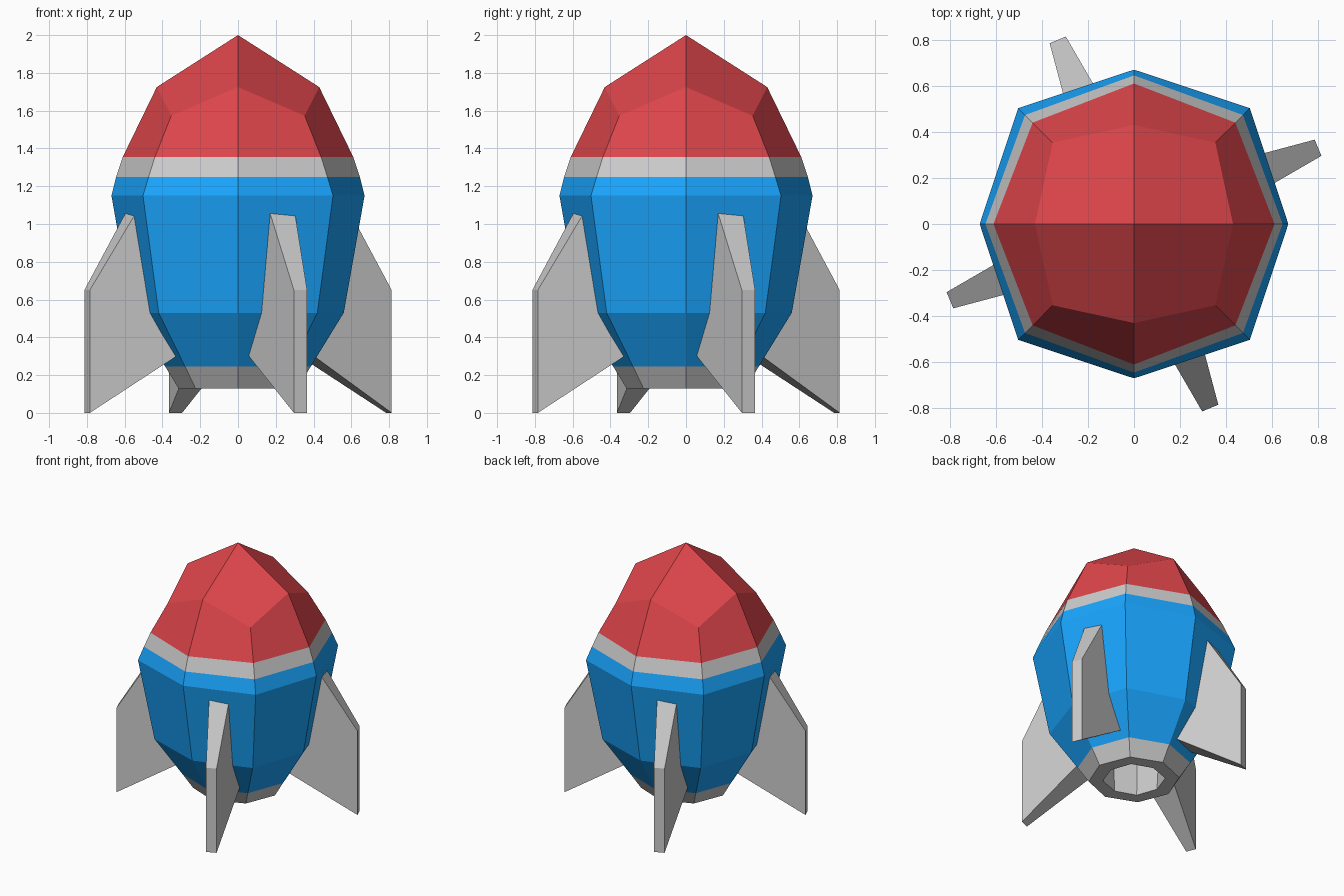
import bpy, math

if "Cube" in bpy.data.objects:
    bpy.data.objects.remove(bpy.data.objects["Cube"])


def material(name, color):
    m = bpy.data.materials.new(name)
    m.diffuse_color = color
    m.use_nodes = True
    m.node_tree.nodes["Principled BSDF"].inputs["Base Color"].default_value = m.diffuse_color
    return m


def add_mesh(name, verts, faces, mat=None):
    me = bpy.data.meshes.new(name)
    me.from_pydata(verts, [], faces)
    me.update()
    if mat:
        me.materials.append(mat)
    ob = bpy.data.objects.new(name, me)
    bpy.context.collection.objects.link(ob)
    return ob


def ring(r, d, z, zd=None):
    """Eight points: axis points at radius r, corner points at (d, d)."""
    pts = []
    for i in range(8):
        a = i * math.pi / 4
        k = d * math.sqrt(2) if i % 2 else r
        h = zd if (i % 2 and zd is not None) else z
        pts.append((k * math.cos(a), k * math.sin(a), h))
    return pts


def loft(rings):
    verts = [p for rg in rings for p in rg]
    faces = []
    for j in range(len(rings) - 1):
        for i in range(8):
            n = (i + 1) % 8
            faces.append((j * 8 + i, j * 8 + n, j * 8 + 8 + n, j * 8 + 8 + i))
    return verts, faces


red = material("red", (0.73, 0.06, 0.07, 1))
blue = material("blue", (0.01, 0.38, 1.0, 1))

# Shared rings where the coloured sections meet
nose_base = ring(0.61, 0.44, 1.355)
band_base = ring(0.645, 0.473, 1.25)
hull_base = ring(0.385, 0.28, 0.245)

# Nose: one ring with dropped corners, closed by four kite faces
verts, faces = loft([nose_base, ring(0.43, 0.353, 1.725, 1.573)])
verts.append((0, 0, 2))
faces += [(16, 8 + i, 9 + i, 8 + (i + 2) % 8) for i in range(0, 8, 2)]
add_mesh("nose_cone", verts, faces, red)

# Trim band
add_mesh("trim_band", *loft([band_base, nose_base]))

# Hull
add_mesh("hull", *loft([hull_base, ring(0.56, 0.42, 0.53),
                        ring(0.67, 0.503, 1.15), band_base]), blue)

# Nozzle: recessed floor, inner wall, rim and outer skirt
verts, faces = loft([ring(0.225, 0.165, 0.40), ring(0.21, 0.155, 0.13),
                     ring(0.315, 0.225, 0.13), hull_base])
faces.append(tuple(range(7, -1, -1)))
add_mesh("nozzle", verts, faces)

# Fins: side profile (radius, height), wedge thinning outwards
profile = [(0.30, 0.36), (0.865, 0.0), (0.865, 0.65), (0.56, 1.148), (0.45, 1.0)]
n = len(profile)
verts = []
for side in (-1, 1):
    for r, z in profile:
        verts.append((r, side * (0.038 + 0.133 * (0.865 - r)), z))
faces = [tuple(range(n)), tuple(range(2 * n - 1, n - 1, -1))]
faces += [(i, i + n, (i + 1) % n + n, (i + 1) % n) for i in range(n)]
for k in range(4):
    fin = add_mesh(f"fin_{k + 1}", verts, faces)
    fin.rotation_euler.z = math.radians(22.5 + 90 * k)
